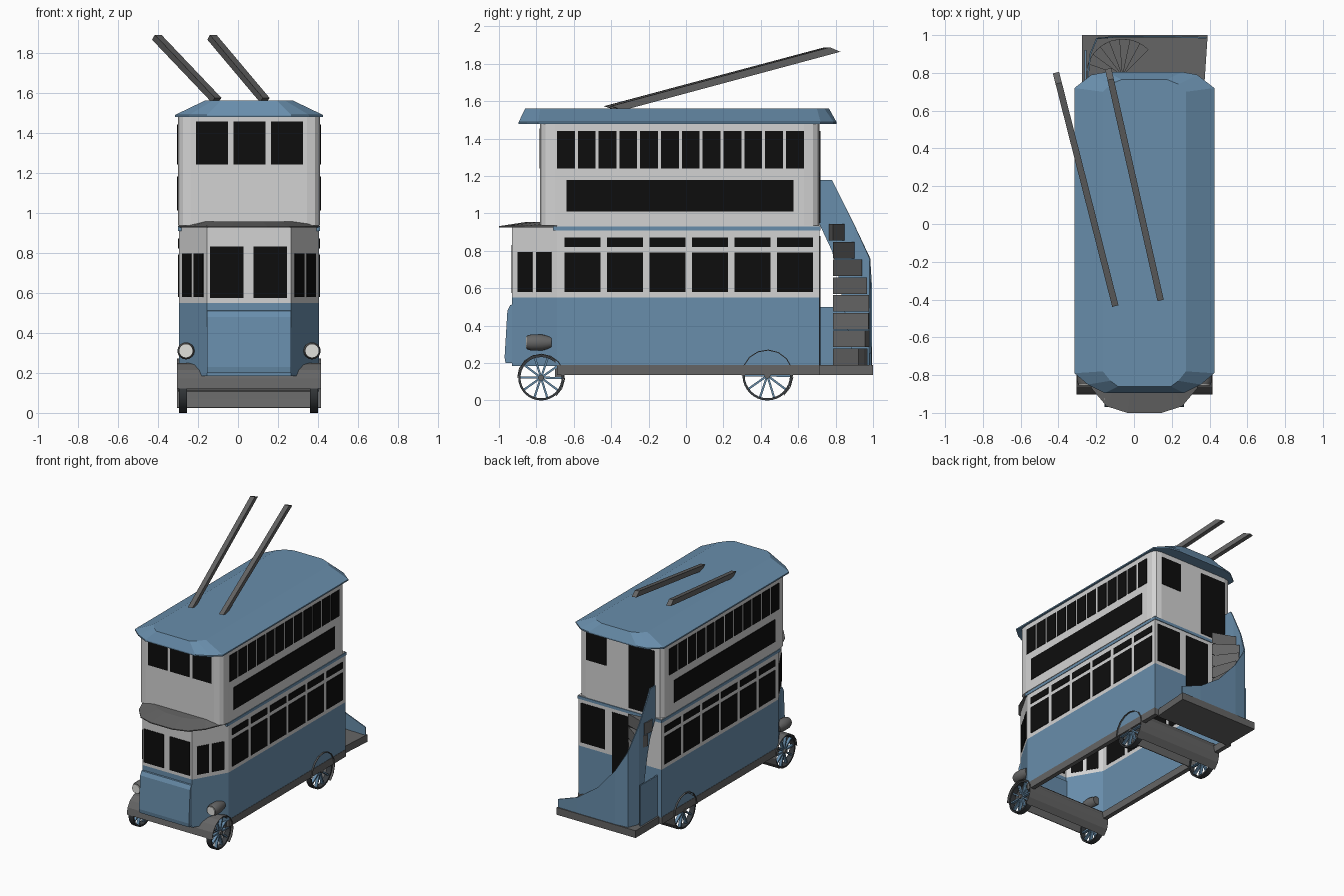
import bpy, bmesh
from math import sin, cos, pi, radians
from mathutils import Vector, Matrix

cube = bpy.data.objects.get("Cube")
if cube:
    bpy.data.objects.remove(cube)

CX = 0.055  # centre line of the vehicle body


def material(name, rgb):
    m = bpy.data.materials.new(name)
    m.use_nodes = True
    m.diffuse_color = (*rgb, 1)
    m.node_tree.nodes["Principled BSDF"].inputs["Base Color"].default_value = (*rgb, 1)
    return m


BLUE = material("body blue", (0.14, 0.27, 0.41))
WHITE = material("panel white", (0.65, 0.65, 0.65))
GREY = material("dark grey", (0.13, 0.13, 0.13))
BLACK = material("glass black", (0.004, 0.004, 0.004))
LENS = material("lamp lens", (0.75, 0.75, 0.72))
TYRE = material("tyre grey", (0.04, 0.045, 0.05))


def finish(name, bm, mat, smooth=False):
    bmesh.ops.recalc_face_normals(bm, faces=bm.faces)
    mesh = bpy.data.meshes.new(name)
    bm.to_mesh(mesh)
    bm.free()
    mesh.materials.append(mat)
    ob = bpy.data.objects.new(name, mesh)
    bpy.context.collection.objects.link(ob)
    if smooth:
        bpy.ops.object.select_all(action='DESELECT')
        ob.select_set(True)
        bpy.context.view_layer.objects.active = ob
        bpy.ops.object.shade_smooth_by_angle(angle=radians(40))
    return ob


def add_loft(bm, rings, bottom=True, top=True, closed=True):
    """Skin a list of point rings."""
    vs = [[bm.verts.new(p) for p in r] for r in rings]
    n = len(vs[0])
    for a, b in zip(vs, vs[1:]):
        for i in range(n if closed else n - 1):
            j = (i + 1) % n
            bm.faces.new((a[i], a[j], b[j], b[i]))
    if bottom:
        bm.faces.new(vs[0])
    if top:
        bm.faces.new(vs[-1])


def at(outline, z):
    return [(x, y, z) for x, y in outline]


def prism(name, outline, z0, z1, mat, bottom=True, top=True):
    bm = bmesh.new()
    add_loft(bm, [at(outline, z0), at(outline, z1)], bottom, top)
    return finish(name, bm, mat)


def box(name, x, y, z, mat):
    return prism(name, [(x[0], y[0]), (x[1], y[0]), (x[1], y[1]), (x[0], y[1])], *z, mat)


def mirrored(right):
    """Outline from its +x half, listed front to back."""
    return [(CX + x, y) for x, y in right] + [(CX - x, y) for x, y in reversed(right)]


def panes(name, p, q, count, z0, z1, gap=0.0, mat=BLACK):
    """Row of thin plates along a wall from p to q (outside is on the right)."""
    p, q = Vector(p), Vector(q)
    d = (q - p).normalized()
    n = Vector((d.y, -d.x))
    w = ((q - p).length - gap * (count - 1)) / count
    bm = bmesh.new()
    for i in range(count):
        a = p + d * i * (w + gap)
        b = a + d * w
        ring = [a - n * .002, b - n * .002, b + n * .004, a + n * .004]
        add_loft(bm, [at(ring, z0), at(ring, z1)])
    return finish(name, bm, mat)


# Lower deck with tapered cab, upper deck with rounded corners
lower = mirrored([(.21, -.93), (.35, -.69), (.35, .715)])
upper = mirrored([(.29, -.78), (.33, -.77), (.348, -.75), (.355, -.70),
                  (.355, .63), (.348, .68), (.33, .705), (.29, .715)])
prism("lower_panels", lower, .185, .55, BLUE, bottom=False, top=False)
prism("lower_window_wall", lower, .55, .935, WHITE, bottom=False)
prism("upper_deck", upper, .935, 1.485, WHITE)
prism("waist_band", mirrored([(.354, -.71), (.354, .72)]), .908, .93, BLUE)

# Roof: flared eaves rising to a flat top
eave = [(.21, -.895), (.30, -.85), (.37, -.79), (.37, .72), (.28, .79), (.20, .805)]
crown = [(.14, -.86), (.18, -.83), (.22, -.78), (.22, .70), (.18, .74), (.12, .765)]
bm = bmesh.new()
add_loft(bm, [at(mirrored(eave), 1.478), at(mirrored(eave), 1.488), at(mirrored(crown), 1.56)])
finish("roof", bm, BLUE)

# Canopy over the cab
rim = mirrored([(.09, -1.0), (.20, -.965), (.28, -.87), (.355, -.69)])
inner = mirrored([(.07, -.85), (.14, -.83), (.22, -.78), (.32, -.69)])
bm = bmesh.new()
add_loft(bm, [at(rim, .925), at(rim, .932), at(inner, .955)])
finish("cab_canopy", bm, GREY)

# Bonnet panel on the nose
bm = bmesh.new()
side = [(-.92, .20), (-.965, .20), (-.97, .23), (-.955, .48), (-.94, .51), (-.92, .515)]
add_loft(bm, [[(CX + s * .21, y, z) for y, z in side] for s in (-1, 1)])
finish("bonnet", bm, BLUE)

# Side windows, mirrored: each row is (name, count, y range, z range, gap, half width)
ROWS = [("upper_windows", 12, -.69, .63, 1.24, 1.44, .016, .355),
        ("side_board", 1, -.64, .575, 1.01, 1.18, 0, .355),
        ("lower_windows", 6, -.65, .68, .58, .79, .034, .35),
        ("top_lights", 6, -.65, .68, .82, .87, .034, .35)]
for name, n, y0, y1, z0, z1, gap, h in ROWS:
    panes("left_" + name, (CX + h, y0), (CX + h, y1), n, z0, z1, gap)
    panes("right_" + name, (CX - h, y1), (CX - h, y0), n, z0, z1, gap)

# Cab, front and rear glazing
panes("left_cab_windows", (CX + .228, -.90), (CX + .332, -.72), 2, .58, .795, .025)
panes("right_cab_windows", (CX - .332, -.72), (CX - .228, -.90), 2, .58, .795, .025)
panes("windscreen", (CX - .195, -.93), (CX + .19, -.93), 2, .575, .83, .05)
panes("upper_front_windows", (-.21, -.78), (.325, -.78), 3, 1.24, 1.455, .027)
panes("upper_rear_window", (.34, .715), (.17, .715), 1, 1.22, 1.44)
panes("upper_rear_door", (-.02, .715), (-.235, .715), 1, .95, 1.44)
panes("lower_rear_window", (.385, .715), (.18, .715), 1, .58, .88)
panes("lower_rear_door", (.12, .715), (-.08, .715), 1, .19, .88)

# Chassis rails, cross member and rear platform
for s, label in ((1, "left"), (-1, "right")):
    x = CX + s * .335
    box(label + "_rail", (x - .017, x + .017), (-.69, .715), (.135, .19), GREY)
box("front_cross_member", (CX - .33, CX + .33), (-.70, -.66), (.12, .19), GREY)
prism("rear_platform", [(-.275, .70), (.37, .70), (.39, 1.0), (-.275, 1.0)], .135, .19, GREY)


# Wheels, axles and full-width mudguards
def wheel(name, x, y, r):
    width = .02
    bm = bmesh.new()
    rings = []
    for dx, rad in ((-width, r), (width, r), (width, r - .012), (-width, r - .012), (-width, r)):
        rings.append([(x + dx, y + rad * cos(a * pi / 16), r + rad * sin(a * pi / 16))
                      for a in range(32)])
    add_loft(bm, rings, False, False)
    bmesh.ops.remove_doubles(bm, verts=bm.verts, dist=.0001)
    finish(name + "_tyre", bm, TYRE, smooth=True)
    bm = bmesh.new()
    for i in range(10):
        m = (Matrix.Translation((x, y, r)) @ Matrix.Rotation(i * pi / 5 + .3, 4, 'X')
             @ Matrix.Translation((0, 0, r / 2)) @ Matrix.Diagonal((.022, .011, r - .01, 1)))
        bmesh.ops.create_cube(bm, size=1, matrix=m)
    finish(name + "_spokes", bm, BLUE)


def rod(name, x0, x1, y, z, r, mat):
    bm = bmesh.new()
    m = Matrix.Translation(((x0 + x1) / 2, y, z)) @ Matrix.Rotation(pi / 2, 4, 'Y')
    bmesh.ops.create_cone(bm, cap_ends=True, segments=12, radius1=r, radius2=r,
                          depth=x1 - x0, matrix=m)
    finish(name, bm, mat, smooth=True)


for label, y, r in (("front", -.775, .122), ("rear", .435, .133)):
    wheel("left_" + label + "_wheel", .38, y, r)
    wheel("right_" + label + "_wheel", -.275, y, r)
    rod(label + "_axle", -.30, .405, y, r, .016, GREY)
    arc = [radians(a) for a in range(-50, 181, 23)]
    bm = bmesh.new()
    profile = [(y + k * cos(a), r + k * sin(a))
               for k, seq in ((r + .001, arc), (r + .006, arc[::-1])) for a in seq]
    add_loft(bm, [[(x, py, pz) for py, pz in profile] for x in (-.305, .415)])
    finish(label + "_mudguard", bm, GREY)

# Headlamps: barrel with pale lens
for s, label in ((1, "left"), (-1, "right")):
    x = CX + s * .315
    bm = bmesh.new()
    barrel = [(-.85, .036), (-.83, .043), (-.77, .043), (-.72, .03)]
    add_loft(bm, [[(x + r * cos(a * pi / 8), y, .31 + r * sin(a * pi / 8)) for a in range(16)]
                  for y, r in barrel])
    finish(label + "_headlamp", bm, GREY, smooth=True)
    bm = bmesh.new()
    m = Matrix.Translation((x, -.852, .31)) @ Matrix.Rotation(pi / 2, 4, 'X')
    bmesh.ops.create_cone(bm, cap_ends=True, segments=16, radius1=.033, radius2=.033,
                          depth=.008, matrix=m)
    finish(label + "_headlamp_lens", bm, LENS)

# Winding rear stair
for i in range(8):
    a0 = radians(45 + 16.5 * i)
    z = .19 + .095 * i
    wedge = [(-.06, .785)] + [(-.06 + .195 * cos(a0 + t), .785 + .195 * sin(a0 + t))
                              for t in (0, radians(13), radians(26))]
    prism("stair_step_%d" % (i + 1), wedge, z, z + .088, GREY)

# Curved guard around the stair: columns of (x, y, bottom, top)
guard = [(.385, .99, .19, .25), (.22, .995, .19, .31), (.05, .995, .19, .43),
         (-.10, .995, .19, .60), (-.20, .985, .19, .76), (-.235, .90, .19, .94),
         (-.245, .81, .70, 1.12), (-.245, .78, .80, 1.18), (-.245, .715, .94, 1.18)]
bm = bmesh.new()
add_loft(bm, [[(x, y, z0) for x, y, z0, z1 in guard], [(x, y, z1) for x, y, z0, z1 in guard]],
         False, False, closed=False)
ob = finish("stair_guard", bm, BLUE)
ob.modifiers.new("thickness", 'SOLIDIFY').thickness = .008
box("stair_side_panel", (-.262, -.252), (.71, .92), (.19, .50), BLUE)

# Trolley poles
for label, p, q in (("right", (-.10, -.43, 1.555), (-.40, .75, 1.87)),
                    ("left", (.14, -.40, 1.555), (-.125, .77, 1.87))):
    p, q = Vector(p), Vector(q)
    d = (q - p).normalized()
    u = d.cross(Vector((0, 0, 1))).normalized() * .017
    v = u.cross(d).normalized() * .019
    bm = bmesh.new()
    add_loft(bm, [[c + u + v, c - u + v - d * .0, c - u - v + d * e, c + u - v + d * e]
                  for c, e in ((p, .06), (q, .05))])
    finish(label + "_trolley_pole", bm, GREY)
